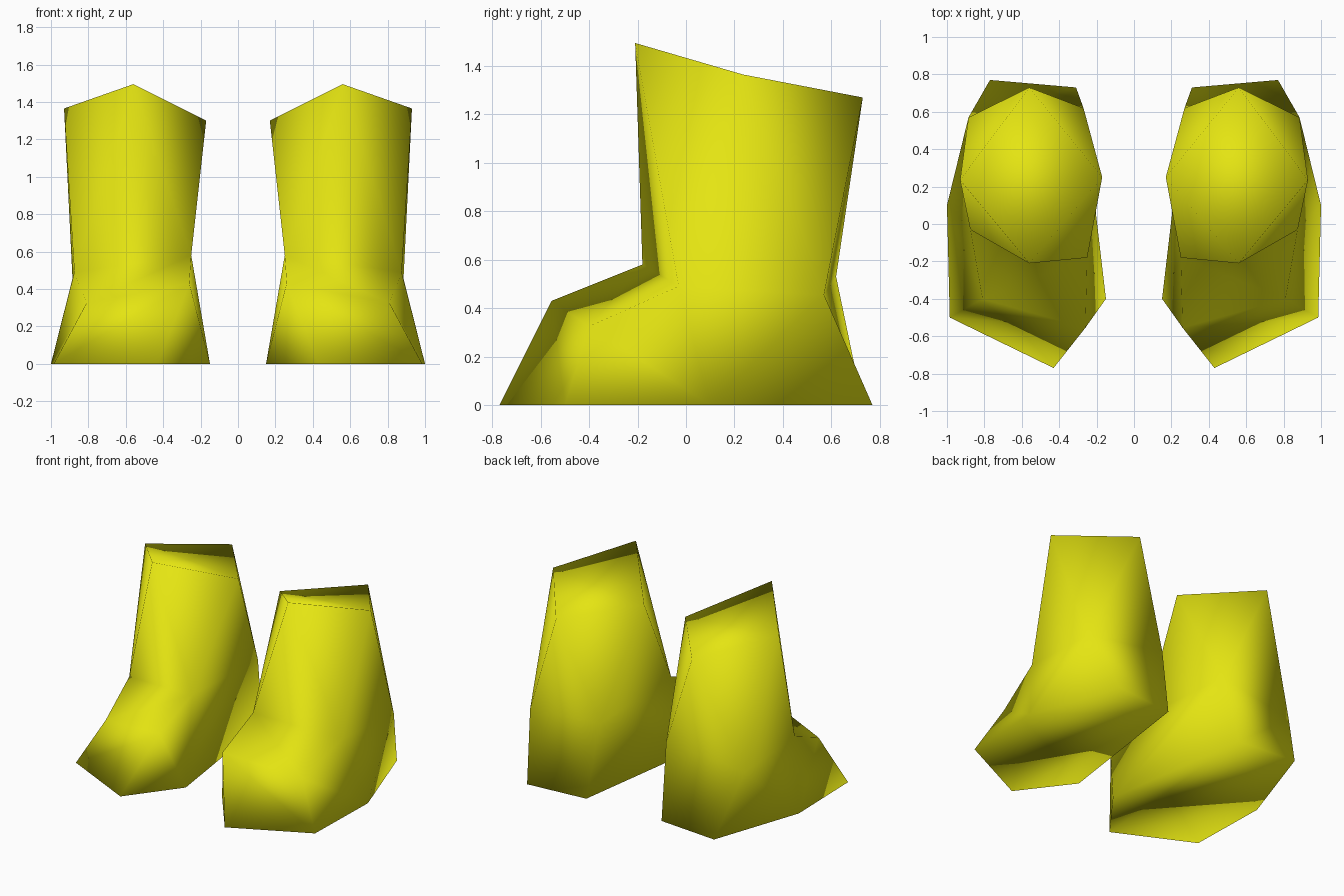
import bpy
import bmesh

if "Cube" in bpy.data.objects:
    bpy.data.objects.remove(bpy.data.objects["Cube"])

# One flat colour for both boots
yellow = bpy.data.materials.new("boot_yellow")
yellow.diffuse_color = (0.78, 0.78, 0.006, 1.0)
yellow.use_nodes = True
yellow.node_tree.nodes["Principled BSDF"].inputs["Base Color"].default_value = yellow.diffuse_color

# Rings of the boot, from sole to opening
SOLE = [(0.15, -0.40, 0), (0.43, -0.77, 0), (0.985, -0.50, 0),
        (1.00, 0.10, 0), (0.77, 0.77, 0), (0.31, 0.73, 0)]
INSTEP = [(0.26, -0.555, 0.43), (0.81, -0.40, 0.325)]          # inner, outer
ANKLE = [(0.25, -0.18, 0.58), (0.875, -0.03, 0.49),            # front inner, front outer
         (0.885, 0.57, 0.455), (0.27, 0.62, 0.53)]             # back outer, back inner
CUFF = [(0.56, -0.21, 1.495), (0.93, 0.235, 1.365),            # front, outer
        (0.56, 0.73, 1.27), (0.17, 0.25, 1.30)]                # back, inner


def make_boot(name, side):
    bm = bmesh.new()

    def ring(points):
        return [bm.verts.new((side * x, y, z)) for x, y, z in points]

    sole, instep, ankle, cuff = ring(SOLE), ring(INSTEP), ring(ANKLE), ring(CUFF)
    g, h = instep
    a, b, c, d = ankle

    # sole and closed top
    faces = [sole, (cuff[0], cuff[1], cuff[3]), (cuff[1], cuff[2], cuff[3])]

    # shaft: alternating triangles between the offset ankle and cuff rings
    for i in range(4):
        j = (i + 1) % 4
        faces.append((cuff[i], ankle[i], ankle[j]))
        faces.append((cuff[i], ankle[j], cuff[j]))

    # foot: instep, toe, outer side, heel, inner side
    faces += [(a, g, h, b),
              (g, sole[0], sole[1]),
              (g, sole[1], sole[2], h),
              (h, sole[2], sole[3], b),
              (b, sole[3], c),
              (c, sole[3], sole[4]),
              (c, sole[4], sole[5], d),
              (d, sole[5], sole[0], a),
              (a, sole[0], g)]

    for f in faces:
        bm.faces.new(f).smooth = True
    bmesh.ops.recalc_face_normals(bm, faces=bm.faces[:])

    mesh = bpy.data.meshes.new(name)
    bm.to_mesh(mesh)
    bm.free()
    mesh.materials.append(yellow)
    bpy.context.collection.objects.link(bpy.data.objects.new(name, mesh))


# Mirrored pair
make_boot("right_boot", 1)
make_boot("left_boot", -1)
